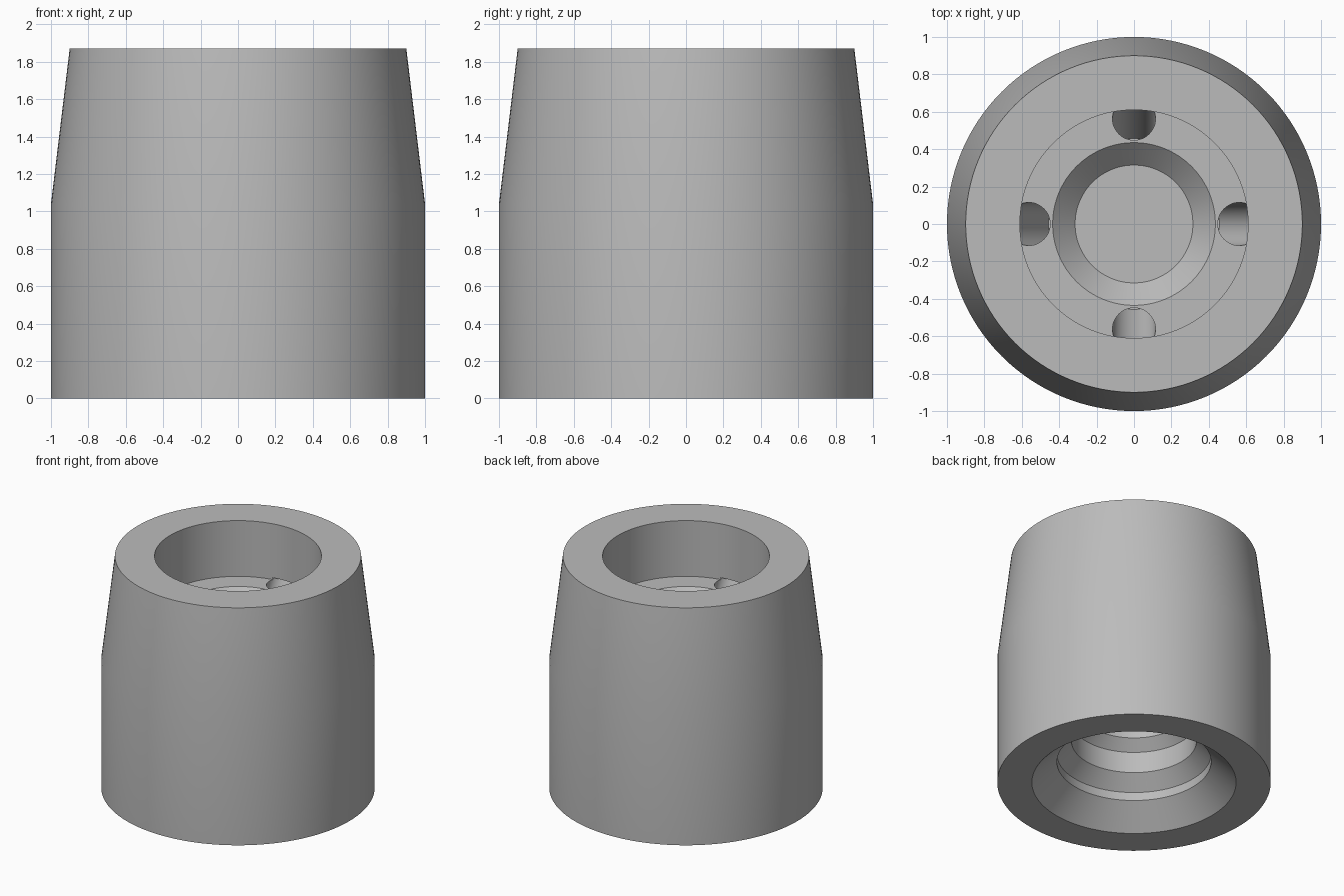
import bpy, bmesh, math
from mathutils import Matrix

cube = bpy.data.objects.get("Cube")
if cube:
    bpy.data.objects.remove(cube, do_unlink=True)

grey = bpy.data.materials.new("plain grey")
grey.use_nodes = True
colour = (0.5, 0.5, 0.5, 1)
grey.diffuse_color = colour
grey.node_tree.nodes["Principled BSDF"].inputs["Base Color"].default_value = colour


def add_object(name, bm):
    bmesh.ops.recalc_face_normals(bm, faces=bm.faces)
    mesh = bpy.data.meshes.new(name)
    bm.to_mesh(mesh)
    bm.free()
    mesh.materials.append(grey)
    obj = bpy.data.objects.new(name, mesh)
    bpy.context.collection.objects.link(obj)
    return obj


def lathe(name, profile, steps=128):
    """Revolve (radius, height) points around z."""
    bm = bmesh.new()
    verts = [bm.verts.new((r, 0, z)) for r, z in profile]
    edges = [bm.edges.new(pair) for pair in zip(verts, verts[1:])]
    bmesh.ops.spin(bm, geom=verts + edges, cent=(0, 0, 0), axis=(0, 0, 1),
                   angle=math.tau, steps=steps)
    bmesh.ops.remove_doubles(bm, verts=bm.verts, dist=0.0005)
    return add_object(name, bm)


# Tapered sleeve: upper socket, countersunk seat, web, and stepped lower bore
body = lathe("sleeve_body", [
    (0, 1.30), (0.315, 1.30), (0.435, 1.42), (0.61, 1.42), (0.61, 1.87),
    (0.90, 1.87), (1.0, 1.04), (1.0, 0), (0.747, 0), (0.564, 0.173),
    (0.564, 0.24), (0.457, 0.347), (0.457, 0.517), (0.38, 0.595),
    (0.38, 1.0), (0, 1.0)])

# Four slanted holes in the socket floor, leaning in towards the axis
top, bottom, lean = 1.435, 0.93, 0.45
bm = bmesh.new()
for i in range(4):
    hole = bmesh.ops.create_cone(bm, cap_ends=True, segments=48, radius1=0.115,
                                 radius2=0.115, depth=top - bottom)["verts"]
    for v in hole:
        v.co.z += (top + bottom) / 2
        v.co.x += 0.57 - lean * (top - v.co.z)
    bmesh.ops.rotate(bm, verts=hole, cent=(0, 0, 0),
                     matrix=Matrix.Rotation(i * math.pi / 2, 3, "Z"))
cutter = add_object("hole_cutter", bm)
cutter.hide_render = True

cut = body.modifiers.new("slanted holes", "BOOLEAN")
cut.operation = "DIFFERENCE"
cut.solver = "EXACT"
cut.object = cutter
bpy.ops.object.select_all(action="DESELECT")
body.select_set(True)
bpy.context.view_layer.objects.active = body
bpy.ops.object.modifier_apply(modifier=cut.name)
bpy.data.objects.remove(cutter, do_unlink=True)
bpy.ops.object.shade_smooth_by_angle(angle=math.radians(25))
